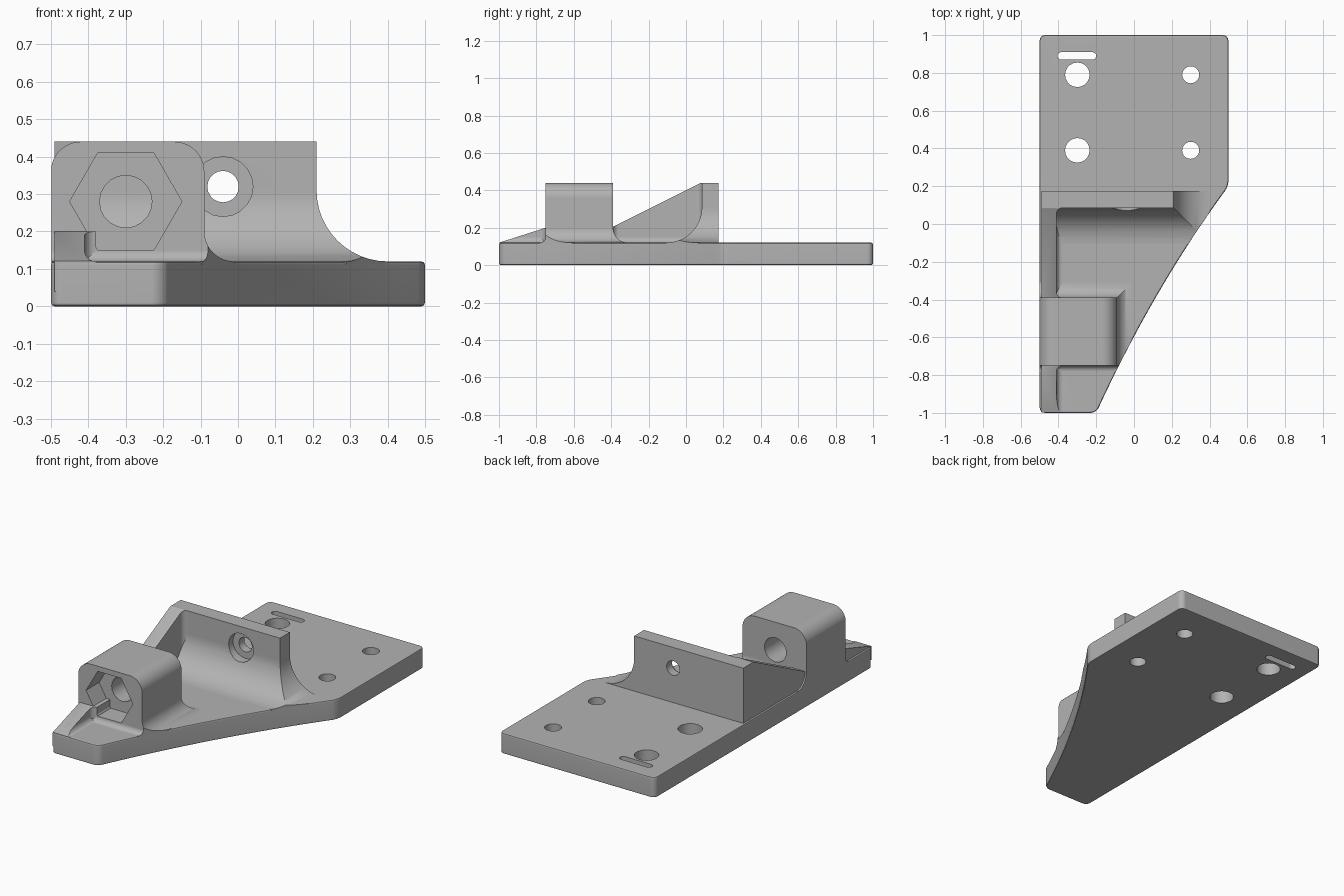
import bpy, bmesh
from math import cos, sin, pi, radians

cube = bpy.data.objects.get("Cube")
if cube:
    bpy.data.objects.remove(cube)

grey = bpy.data.materials.new("plain_grey")
grey.use_nodes = True
colour = (0.45, 0.45, 0.45, 1)
grey.diffuse_color = colour
grey.node_tree.nodes["Principled BSDF"].inputs["Base Color"].default_value = colour

TOP = 0.12      # top of the base plate
HIGH = 0.44     # top of the wall and block
LOW = 0.04      # hidden start of raised parts inside the plate


def arc(cx, cy, r, start, end, n=12):
    """Points on an arc, angles in degrees."""
    steps = [radians(start + (end - start) * i / n) for i in range(n + 1)]
    return [(cx + r * cos(a), cy + r * sin(a)) for a in steps]


def ring(cx, cy, r, n=20):
    return arc(cx, cy, r, 0, 360, n)[:-1]


def prism(name, points, axis, lo, hi):
    """Extrude a flat outline along one axis."""
    place = {"x": lambda a, b: (lo, a, b),
             "y": lambda a, b: (a, lo, b),
             "z": lambda a, b: (a, b, lo)}[axis]
    bm = bmesh.new()
    face = bm.faces.new([bm.verts.new(place(a, b)) for a, b in points])
    new = bmesh.ops.extrude_face_region(bm, geom=[face])["geom"]
    move = [(hi - lo) * (axis == k) for k in "xyz"]
    bmesh.ops.translate(bm, vec=move, verts=[v for v in new if isinstance(v, bmesh.types.BMVert)])
    bmesh.ops.recalc_face_normals(bm, faces=bm.faces)
    mesh = bpy.data.meshes.new(name)
    bm.to_mesh(mesh)
    bm.free()
    mesh.materials.append(grey)
    obj = bpy.data.objects.new(name, mesh)
    bpy.context.collection.objects.link(obj)
    return obj


def combine(obj, tool, operation):
    """Apply a boolean and discard the tool."""
    mod = obj.modifiers.new("shape", "BOOLEAN")
    mod.operation = operation
    mod.solver = "EXACT"
    mod.object = tool
    bpy.context.view_layer.objects.active = obj
    bpy.ops.object.modifier_apply(modifier=mod.name)
    bpy.data.objects.remove(tool)


def drill(obj, points, axis, lo, hi):
    combine(obj, prism("cutter", points, axis, lo, hi), "DIFFERENCE")


def bevel(obj, test, offset, segments):
    bm = bmesh.new()
    bm.from_mesh(obj.data)
    edges = [e for e in bm.edges if test(e)]
    bmesh.ops.bevel(bm, geom=edges, offset=offset, segments=segments,
                    profile=0.5, affect="EDGES", clamp_overlap=True)
    bm.to_mesh(obj.data)
    bm.free()


def upright(e):
    return abs(e.verts[0].co.z - e.verts[1].co.z) > 0.05


# Plate outline with a bowed slanting edge
start, bend, end = (0.5, 0.2), (0.105, -0.335), (-0.2, -1)
bow = []
for i in range(17):
    t = i / 16
    bow.append(tuple((1 - t) ** 2 * s + 2 * t * (1 - t) * b + t * t * e
                     for s, b, e in zip(start, bend, end)))
outline = [(-0.5, -1), (-0.5, 1), (0.5, 1)] + bow
inner = [(x * 0.998, y * 0.998) for x, y in outline]

# Base plate with rounded corners, bolt holes and strap slot
plate = prism("base_plate", outline, "z", 0, TOP)
bevel(plate, lambda e: upright(e) and e.calc_face_angle() > radians(25), 0.03, 4)
bevel(plate, lambda e: not upright(e), 0.01, 2)
for y in (0.39, 0.79):
    drill(plate, ring(-0.3, y, 0.065), "z", -1, 1)
    drill(plate, ring(0.3, y, 0.045), "z", -1, 1)
slot = arc(-0.385, 0.89, 0.02, 90, 270, 8) + arc(-0.22, 0.89, 0.02, -90, 90, 8)
drill(plate, slot, "z", -1, 1)


def raised(name, side, front):
    """Part shaped by its side and front profiles, trimmed to the plate."""
    obj = prism(name, side, "x", -0.6, 0.6)
    combine(obj, prism("cutter", front, "y", -1.1, 1.1), "INTERSECT")
    combine(obj, prism("cutter", inner, "z", -0.1, 0.6), "INTERSECT")
    return obj


def flare(edge, r, way):
    """Concave foot running down from an upright edge to the plate."""
    if way > 0:
        return arc(edge + r, TOP + r, r, 180, 270)
    return arc(edge - r, TOP + r, r, 0, -90)


# Upright wall with broad concave feet to the front and to one side
foot = 0.19
side = [(0.175, LOW), (0.175, HIGH), (0.085, HIGH)] + flare(0.085, foot, -1) + [(0.085 - foot, LOW)]
front = [(-0.49, LOW), (-0.49, HIGH), (0.21, HIGH)] + flare(0.21, foot, 1) + [(0.21 + foot, LOW)]
wall = raised("upright_wall", side, front)
drill(wall, ring(-0.04, 0.32, 0.08), "y", -0.3, 0.125)
drill(wall, ring(-0.04, 0.32, 0.042), "y", -0.3, 0.4)

# Nut block with a rounded top, hexagonal pocket and through hole
side = [(-0.78, LOW)] + flare(-0.75, 0.03, -1)[::-1] + [(-0.75, HIGH), (-0.39, HIGH)]
side += flare(-0.39, 0.08, 1) + [(-0.31, LOW)]
front = [(-0.5, LOW)] + arc(-0.42, 0.36, 0.08, 180, 90) + arc(-0.17, 0.36, 0.08, 90, 0)
front += flare(-0.09, 0.08, 1) + [(-0.01, LOW)]
block = raised("nut_block", side, front)
drill(block, ring(-0.3, 0.28, 0.15, 6), "y", -0.9, -0.63)
drill(block, ring(-0.3, 0.28, 0.07), "y", -0.95, -0.2)

# Sloping side rib with rounded inside corners and a small foot
slope = [(-1, LOW), (-1, TOP), (-0.75, 0.2), (-0.4, 0.2), (0.08, HIGH), (0.12, HIGH), (0.12, LOW)]
plan = [(-0.49, -1), (-0.49, 0.1), (-0.38, 0.1)] + arc(-0.38, 0.055, 0.03, 90, 180, 6)
plan += arc(-0.38, -0.36, 0.03, 180, 270, 6) + [(-0.38, -0.5), (-0.38, -0.75)]
plan += arc(-0.38, -0.78, 0.03, 90, 180, 6) + [(-0.41, -1)]
rib = prism("side_rib", slope, "x", -0.6, 0)
combine(rib, prism("cutter", plan, "z", -0.1, 0.6), "INTERSECT")
combine(rib, prism("cutter", inner, "z", -0.1, 0.6), "INTERSECT")
strip = [(-0.45, LOW), (-0.45, TOP + 0.03)] + flare(-0.41, 0.03, 1) + [(-0.38, LOW)]
rib_foot = raised("rib_foot", slope, strip)

# Smooth the rounded surfaces and keep the corners crisp
for obj in (plate, wall, block, rib, rib_foot):
    bpy.ops.object.select_all(action="DESELECT")
    obj.select_set(True)
    bpy.context.view_layer.objects.active = obj
    bpy.ops.object.shade_smooth_by_angle(angle=radians(30))
    obj.modifiers.new("even_shading", "WEIGHTED_NORMAL").keep_sharp = True
